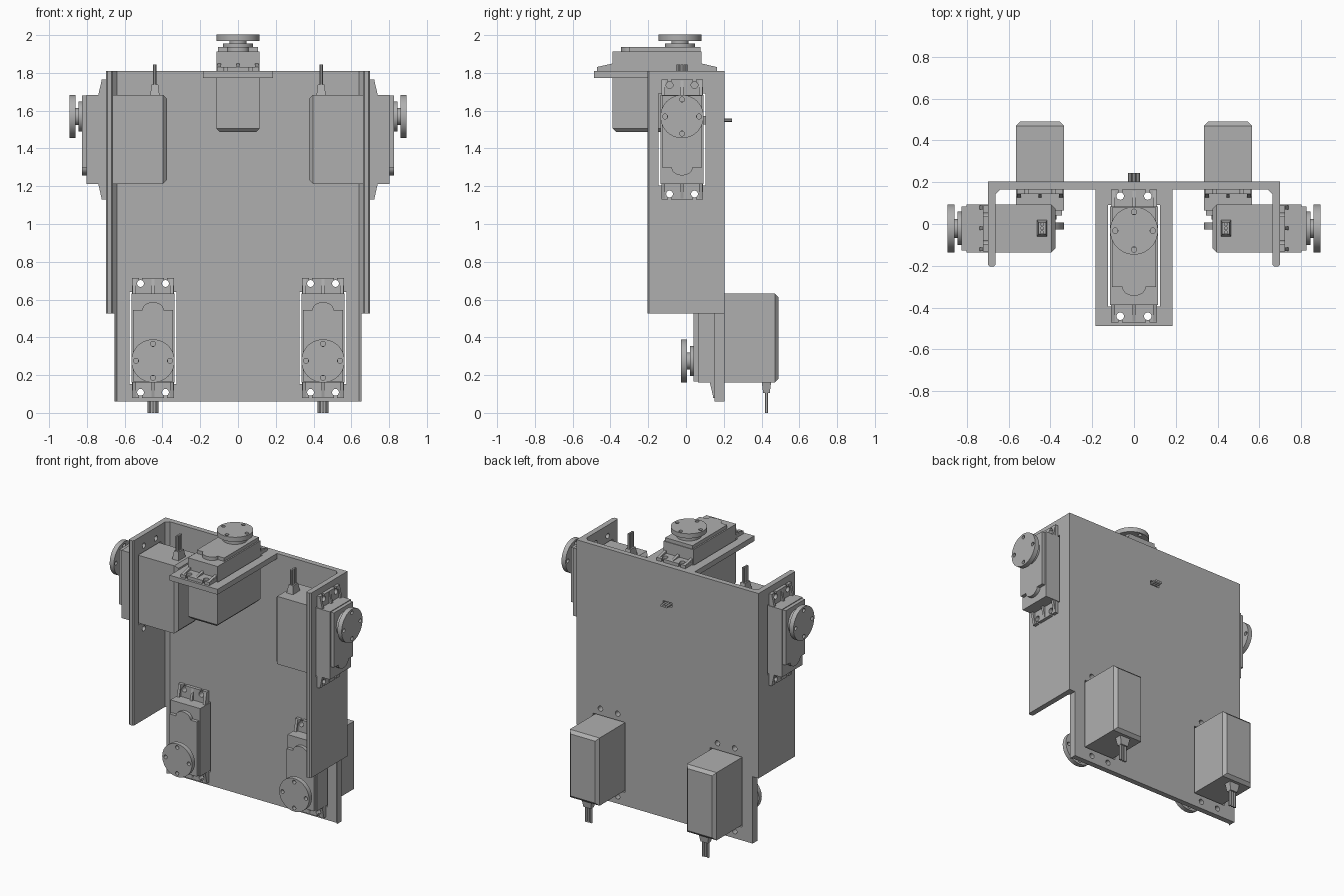
import bpy, bmesh
from math import sin, cos, pi
from mathutils import Matrix, Vector

cube = bpy.data.objects.get("Cube")
if cube:
    bpy.data.objects.remove(cube)

GREY = (0.43, 0.43, 0.43, 1)
mat = bpy.data.materials.new("neutral grey")
mat.use_nodes = True
mat.diffuse_color = GREY
mat.node_tree.nodes["Principled BSDF"].inputs["Base Color"].default_value = GREY


# ---------- helpers ----------
def rect(x0, x1, y0, y1):
    return [(x0, y0), (x1, y0), (x1, y1), (x0, y1)]


def circle(r, x=0, y=0, n=40):
    return [(x + r * cos(2 * pi * i / n), y + r * sin(2 * pi * i / n)) for i in range(n)]


def prism(bm, pts, z0, z1, taper=1, m=Matrix()):
    """Extrude a flat outline from z0 to z1, optionally tapering it."""
    low = [bm.verts.new(m @ Vector((x, y, z0))) for x, y in pts]
    top = [bm.verts.new(m @ Vector((x * taper, y * taper, z1))) for x, y in pts]
    faces = [bm.faces.new(low[::-1]), bm.faces.new(top)]
    n = len(pts)
    for i in range(n):
        j = (i + 1) % n
        faces.append(bm.faces.new((low[i], low[j], top[j], top[i])))
    return faces


def finish(bm, name):
    bmesh.ops.recalc_face_normals(bm, faces=bm.faces)
    me = bpy.data.meshes.new(name)
    bm.to_mesh(me)
    bm.free()
    me.materials.append(mat)
    return me


def place(me, name, m=Matrix()):
    ob = bpy.data.objects.new(name, me)
    bpy.context.scene.collection.objects.link(ob)
    ob.matrix_world = m
    return ob


def solid(name, *prisms):
    bm = bmesh.new()
    for p in prisms:
        prism(bm, *p)
    return finish(bm, name)


def cut(ob, pts, z0, z1, m=Matrix()):
    """Subtract an extruded outline from an object."""
    tool = place(solid("cutter", (pts, z0, z1)), "cutter", m)
    tool.hide_render = True
    mod = ob.modifiers.new("cut", 'BOOLEAN')
    mod.operation = 'DIFFERENCE'
    mod.solver = 'EXACT'
    mod.object = tool
    bpy.context.view_layer.update()
    with bpy.context.temp_override(object=ob, active_object=ob):
        bpy.ops.object.modifier_apply(modifier=mod.name)
    bpy.data.objects.remove(tool)


# ---------- servo parts: X = width, Y = length (cable end +), Z = shaft ----------
W, FRONT, REAR, DEPTH = 0.1145, 0.115, -0.356, -0.324
SCREWS = [(x, y) for x in (-0.066, 0.066) for y in (0.166, -0.41)]
parts = {}

# case with a bevelled rear end
bm = bmesh.new()
prism(bm, rect(-W, W, REAR, FRONT), DEPTH, 0.102)
rear = [e for e in bm.edges if all(v.co.z < DEPTH + 0.01 for v in e.verts)]
bmesh.ops.bevel(bm, geom=rear, offset=0.02, segments=1, affect='EDGES')
parts["servo_case"] = finish(bm, "servo_case")

# raised gear cover with a rounded tongue
tongue = [(0.056 * cos(a), -0.27 - 0.042 * sin(a)) for a in [pi * i / 12 for i in range(13)]]
cover = [(-0.105, 0.11), (-0.105, -0.27)] + tongue[::-1] + [(0.105, -0.27), (0.105, 0.11)]
parts["gear_cover"] = solid("gear_cover", (cover, 0.1, 0.126))

# output boss and hub
parts["output_boss"] = solid("output_boss", (circle(0.08), 0.12, 0.145),
                             (circle(0.045), 0.14, 0.165))

# horn disc with four holes
horn = place(solid("horn", (circle(W, n=56), 0.16, 0.192)), "horn")
for i in range(4):
    cut(horn, circle(0.013, 0.09 * cos(i * pi / 2), 0.09 * sin(i * pi / 2), 16), 0.1, 0.3)
parts["servo_horn"] = horn.data
bpy.data.objects.remove(horn)

# mounting flange with open screw holes
flange = place(solid("flange", (rect(-0.11, 0.11, -0.44, 0.197), 0, 0.022)), "flange")
for x, y in SCREWS:
    cut(flange, circle(0.018, x, y, 24), -0.1, 0.1)
    end = 0.25 if y > 0 else -0.5
    cut(flange, rect(x - 0.008, x + 0.008, min(y, end), max(y, end)), -0.1, 0.1)
parts["mounting_flange"] = flange.data
bpy.data.objects.remove(flange)

# wedge ribs that brace the flange
bm = bmesh.new()
across = Matrix(((0, 0, 1, 0), (1, 0, 0, 0), (0, 1, 0, 0), (0, 0, 0, 1)))
for root, tip in ((FRONT - 0.01, 0.19), (REAR + 0.01, -0.435)):
    wedge = [(root, 0.01), (tip, 0.01), (tip, 0.022), (root, 0.042)]
    prism(bm, wedge, -0.008, 0.008, 1, across)
    for s in (-1, 1):
        prism(bm, wedge, s * 0.1 - 0.009, s * 0.1 + 0.009, 1, across)
parts["flange_ribs"] = finish(bm, "flange_ribs")

# cable boot and three wires leaving the end of the case
along = Matrix.Translation((0, 0, -0.26)) @ Matrix.Rotation(-pi / 2, 4, 'X')
bm = bmesh.new()
prism(bm, rect(-0.04, 0.04, -0.025, 0.025), FRONT - 0.005, 0.17, 0.7, along)
parts["cable_boot"] = finish(bm, "cable_boot")
bm = bmesh.new()
for x in (-0.019, 0, 0.019):
    prism(bm, circle(0.009, x, 0, 12), 0.165, 0.275, 1, along)
parts["cable_wires"] = finish(bm, "cable_wires")


def frame_matrix(origin, length, shaft):
    u, w = Vector(length), Vector(shaft)
    m = Matrix((u.cross(w), u, w)).transposed().to_4x4()
    m.translation = Vector(origin)
    return m


# ---------- bracket ----------
T, HALF, BACK, INNER = 0.037, 0.70, 0.203, 0.166
half = [(HALF, BACK), (HALF, -BACK + 0.008), (HALF - 0.008, -BACK), (HALF - T + 0.008, -BACK),
        (HALF - T, -BACK + 0.008), (HALF - T, 0.143), (HALF - T - 0.023, INNER)]
outline = half + [(-x, y) for x, y in reversed(half)]
bracket = place(solid("bracket", (outline, 0.06, 1.81)), "bracket")
for s in (-1, 1):
    xs = sorted((s * 0.655, s * 0.8))
    cut(bracket, rect(*xs, -0.4, 0.4), -0.1, 0.525)
cut(bracket, rect(-0.036, 0.036, 1.535, 1.565), -0.3, -0.1, Matrix.Rotation(pi / 2, 4, 'X'))
shelf = place(solid("top_shelf", (rect(-0.184, 0.184, -0.488, INNER + 0.001), 1.773, 1.81)),
              "top_shelf")

# ---------- servos in their cut-outs ----------
servos = [("neck", shelf, frame_matrix((0, -0.032, 1.81), (0, 1, 0), (0, 0, 1)))]
for s, side in ((1, "left"), (-1, "right")):
    servos.append((side + "_arm", bracket,
                   frame_matrix((s * HALF, -0.021, 1.569), (0, 0, 1), (s, 0, 0))))
    servos.append((side + "_leg", bracket,
                   frame_matrix((s * 0.45, INNER, 0.275), (0, 0, -1), (0, -1, 0))))
for label, host, m in servos:
    cut(host, rect(-0.124, 0.124, REAR - 0.008, FRONT + 0.008), -0.06, 0.02, m)
    for x, y in SCREWS:
        cut(host, circle(0.018, x, y, 24), -0.06, 0.02, m)
    for part, me in parts.items():
        place(me, label + "_" + part, m)

# smooth the round parts, keep hard edges crisp
bpy.ops.object.select_all(action='DESELECT')
for ob in bpy.context.scene.objects:
    if ob.type == 'MESH':
        ob.select_set(True)
        bpy.context.view_layer.objects.active = ob
bpy.ops.object.shade_smooth_by_angle(angle=pi / 6)
